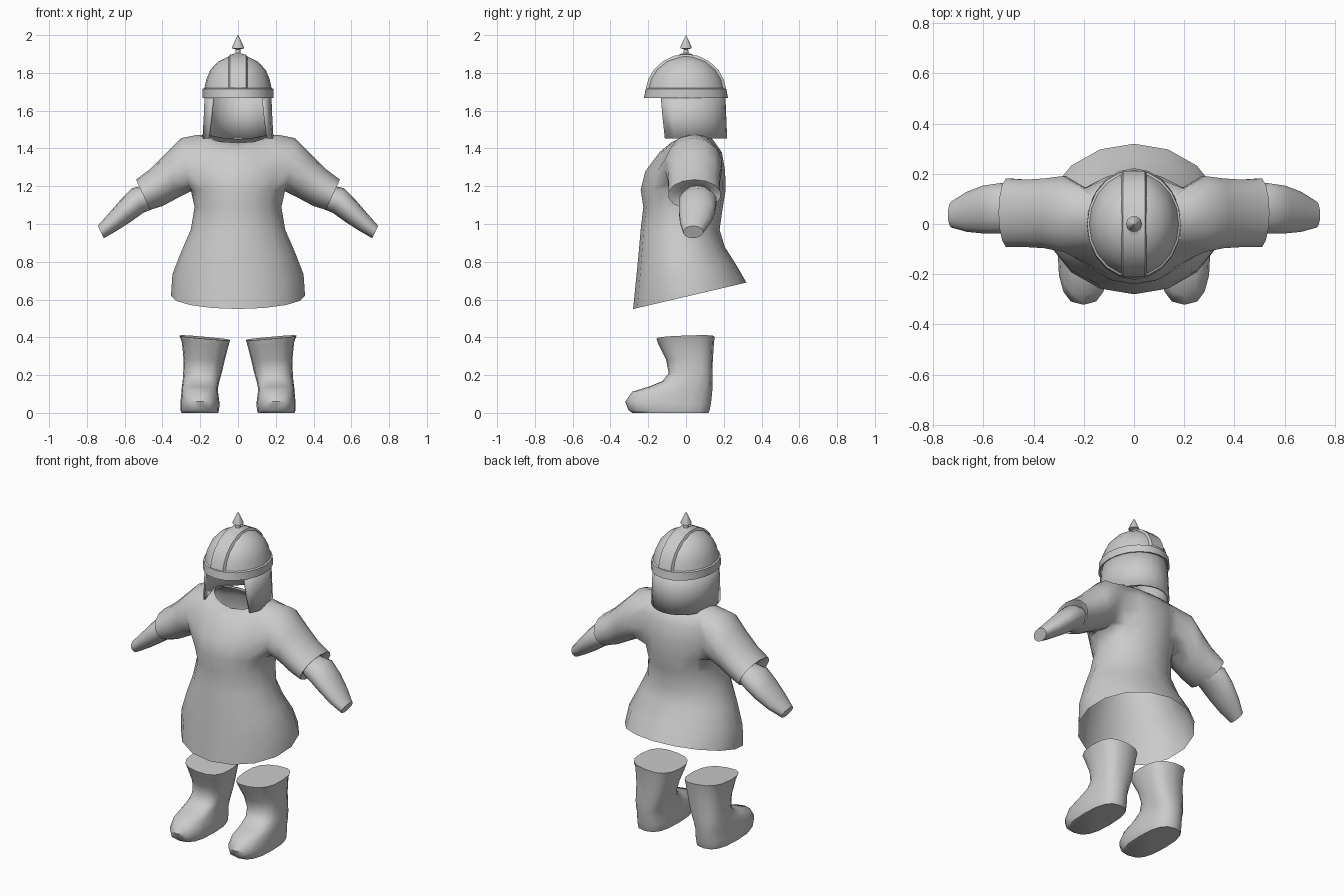
import bpy, bmesh, math

if "Cube" in bpy.data.objects:
    bpy.data.objects.remove(bpy.data.objects["Cube"])

grey = bpy.data.materials.new("plain grey")
grey.diffuse_color = (0.6, 0.6, 0.6, 1)
grey.use_nodes = True
grey.node_tree.nodes["Principled BSDF"].inputs["Base Color"].default_value = grey.diffuse_color


def finish(bm, name, angle=45):
    bmesh.ops.recalc_face_normals(bm, faces=bm.faces)
    mesh = bpy.data.meshes.new(name)
    bm.to_mesh(mesh)
    bm.free()
    ob = bpy.data.objects.new(name, mesh)
    bpy.context.collection.objects.link(ob)
    mesh.materials.append(grey)
    bpy.ops.object.select_all(action='DESELECT')
    ob.select_set(True)
    bpy.context.view_layer.objects.active = ob
    bpy.ops.object.shade_smooth_by_angle(angle=math.radians(angle))
    return ob


def power(v, p):
    return math.copysign(abs(v) ** p, v)


def flat_ring(x0, x1, y0, y1, z0, z1, n=16, lift=0, tilt=0, p=1.0):
    """Level loop; z runs from z0 at the front to z1 at the back."""
    pts = []
    for k in range(n):
        a = 2 * math.pi * k / n
        c, s = power(round(math.cos(a), 6), p), power(round(math.sin(a), 6), p)
        pts.append(((x0 + x1) / 2 + c * (x1 - x0) / 2,
                    (y0 + y1) / 2 + s * (y1 - y0) / 2,
                    (z0 + z1) / 2 + s * (z1 - z0) / 2 + lift * c * c + tilt * c))
    return pts


def arm_ring(top, bottom, y0, y1, side, n=14):
    """Loop across the arm, starting at its top."""
    pts = []
    for k in range(n):
        a = 2 * math.pi * k / n
        t = (1 + math.cos(a)) / 2
        pts.append((side * (bottom[0] + (top[0] - bottom[0]) * t),
                    (y0 + y1) / 2 + math.sin(a) * (y1 - y0) / 2,
                    bottom[1] + (top[1] - bottom[1]) * t))
    return pts


def skin(bm, loops, closed=True):
    for a, b in zip(loops, loops[1:]):
        n = len(a)
        for i in range(n if closed else n - 1):
            j = (i + 1) % n
            bm.faces.new((a[i], a[j], b[j], b[i]))


def verts(bm, pts):
    return [bm.verts.new(p) for p in pts]


# Tunic body: half width, front y, back y, front z, back z, side lift
BODY = [(.355, -.28, .32, .55, .69, 0), (.347, -.266, .268, .69, .78, 0),
        (.30, -.252, .205, .83, .88, 0), (.25, -.24, .178, .97, .97, 0),
        (.23, -.226, .195, 1.09, 1.09, 0), (.25, -.24, .21, 1.18, 1.18, 0),
        (.275, -.215, .207, 1.28, 1.28, 0), (.28, -.14, .19, 1.38, 1.38, 0),
        (.225, -.08, .14, 1.43, 1.45, .03), (.17, -.065, .11, 1.425, 1.45, .035)]
# Sleeve: top point (x, z), bottom point, front y, back y
SLEEVE = [((.30, 1.455), (.255, 1.17), -.115, .195), ((.38, 1.375), (.325, 1.135), -.10, .185),
          ((.46, 1.295), (.40, 1.095), -.095, .18), ((.54, 1.235), (.465, 1.075), -.095, .185),
          ((.52, 1.215), (.465, 1.09), -.06, .16), ((.49, 1.20), (.44, 1.10), -.02, .13)]
bm = bmesh.new()
rows = [verts(bm, flat_ring(-w, w, y0, y1, z0, z1, lift=l)) for w, y0, y1, z0, z1, l in BODY]
for r in range(len(rows) - 1):
    for k in range(16):
        # leave an armhole on each side
        if 5 <= r < 8 and k in (14, 15, 0, 1, 6, 7, 8, 9):
            continue
        j = (k + 1) % 16
        bm.faces.new((rows[r][k], rows[r][j], rows[r + 1][j], rows[r + 1][k]))
half = [(8, 1), (8, 2), (7, 2), (6, 2), (5, 2), (5, 1)]
edge = [(8, 0)] + half + [(5, 0)] + [(r, -k) for r, k in reversed(half)]
for side in (1, -1):
    hole = [rows[r][k % 16 if side == 1 else (8 - k) % 16] for r, k in edge]
    skin(bm, [hole] + [verts(bm, arm_ring(*s, side)) for s in SLEEVE])
finish(bm, "tunic", 60)

# Forearms
FOREARM = [((.49, 1.205), (.45, 1.08), -.02, .14), ((.56, 1.19), (.50, 1.06), -.04, .165),
           ((.625, 1.125), (.57, 1.01), -.04, .155), ((.685, 1.055), (.64, .965), -.033, .13),
           ((.742, .99), (.71, .925), -.015, .09)]
for side, label in ((1, "left"), (-1, "right")):
    bm = bmesh.new()
    loops = [verts(bm, arm_ring(*s, side)) for s in FOREARM]
    skin(bm, loops)
    bm.faces.new(loops[-1])
    finish(bm, label + "_forearm", 50)

# Boots: inner x, outer x, front y, back y, front z, back z, sideways tilt
BOOT = [(.105, .30, -.285, .12, 0, 0, 0), (.10, .305, -.305, .125, .015, .015, 0),
        (.098, .305, -.322, .132, .06, .05, 0), (.105, .30, -.285, .138, .112, .10, 0),
        (.105, .298, -.20, .14, .138, .13, 0), (.098, .293, -.125, .14, .168, .17, 0),
        (.085, .29, -.092, .14, .21, .22, 0), (.07, .288, -.105, .142, .28, .28, 0),
        (.05, .297, -.145, .148, .36, .37, .008), (.042, .31, -.156, .152, .392, .403, .012)]
for side, label in ((1, "left"), (-1, "right")):
    bm = bmesh.new()
    loops = []
    for x0, x1, y0, y1, z0, z1, tilt in BOOT:
        pts = flat_ring(x0, x1, y0, y1, z0, z1, tilt=tilt, p=.75)
        loops.append(verts(bm, [(side * x, y, z) for x, y, z in pts]))
    skin(bm, loops)
    bm.faces.new(loops[0])
    bm.faces.new(loops[-1])
    finish(bm, label + "_boot", 50)

# Helmet dome with its brim band: half width, half depth, z
DOME = [(.172, .20, 1.672), (.187, .222, 1.668), (.187, .214, 1.715), (.178, .205, 1.72),
        (.168, .193, 1.765), (.147, .165, 1.815), (.108, .118, 1.858), (.055, .06, 1.885),
        (.02, .02, 1.89)]
bm = bmesh.new()
loops = [verts(bm, flat_ring(-w, w, -d, d, z, z, n=20)) for w, d, z in DOME]
skin(bm, loops)
bm.faces.new(loops[-1])
finish(bm, "helmet_dome", 40)

# Raised strip over the dome from front to back
arc = [(-d, z) for _, d, z in DOME[3:]]
arc += [(-y, z) for y, z in reversed(arc)]
bm = bmesh.new()
loops = []
for y, z in arc:
    out_y, out_z = y * 1.035, z + .008 * (1 - abs(y) / .21)
    loops.append(verts(bm, [(-.052, y * .96, z - .012), (-.043, out_y, out_z),
                            (.043, out_y, out_z), (.052, y * .96, z - .012)]))
skin(bm, loops, closed=False)
finish(bm, "helmet_strip", 40)

# Neck and cheek guard, open at the face
bm = bmesh.new()
loops = []
for w, d, z, y_front in ((.178, .208, 1.69, -.135), (.182, .213, 1.57, -.125),
                         (.188, .218, 1.452, -.112)):
    start = math.asin(y_front / d)
    angles = [start + (math.pi - 2 * start) * i / 16 for i in range(17)]
    loops.append(verts(bm, [(w * math.cos(a), d * math.sin(a), z) for a in angles]))
skin(bm, loops, closed=False)
guard = finish(bm, "neck_guard", 40)
mod = guard.modifiers.new("thickness", 'SOLIDIFY')
mod.thickness = .012
mod.offset = -1

# Spike on top: radius, z
SPIKE = [(.046, 1.878), (.046, 1.893), (.03, 1.9), (.014, 1.904), (.012, 1.925),
         (.032, 1.93), (.03, 1.94), (.014, 1.975), (.001, 2.0)]
bm = bmesh.new()
loops = [verts(bm, flat_ring(-r, r, -r, r, z, z, n=10)) for r, z in SPIKE]
skin(bm, loops)
bm.faces.new(loops[-1])
finish(bm, "helmet_spike", 40)
